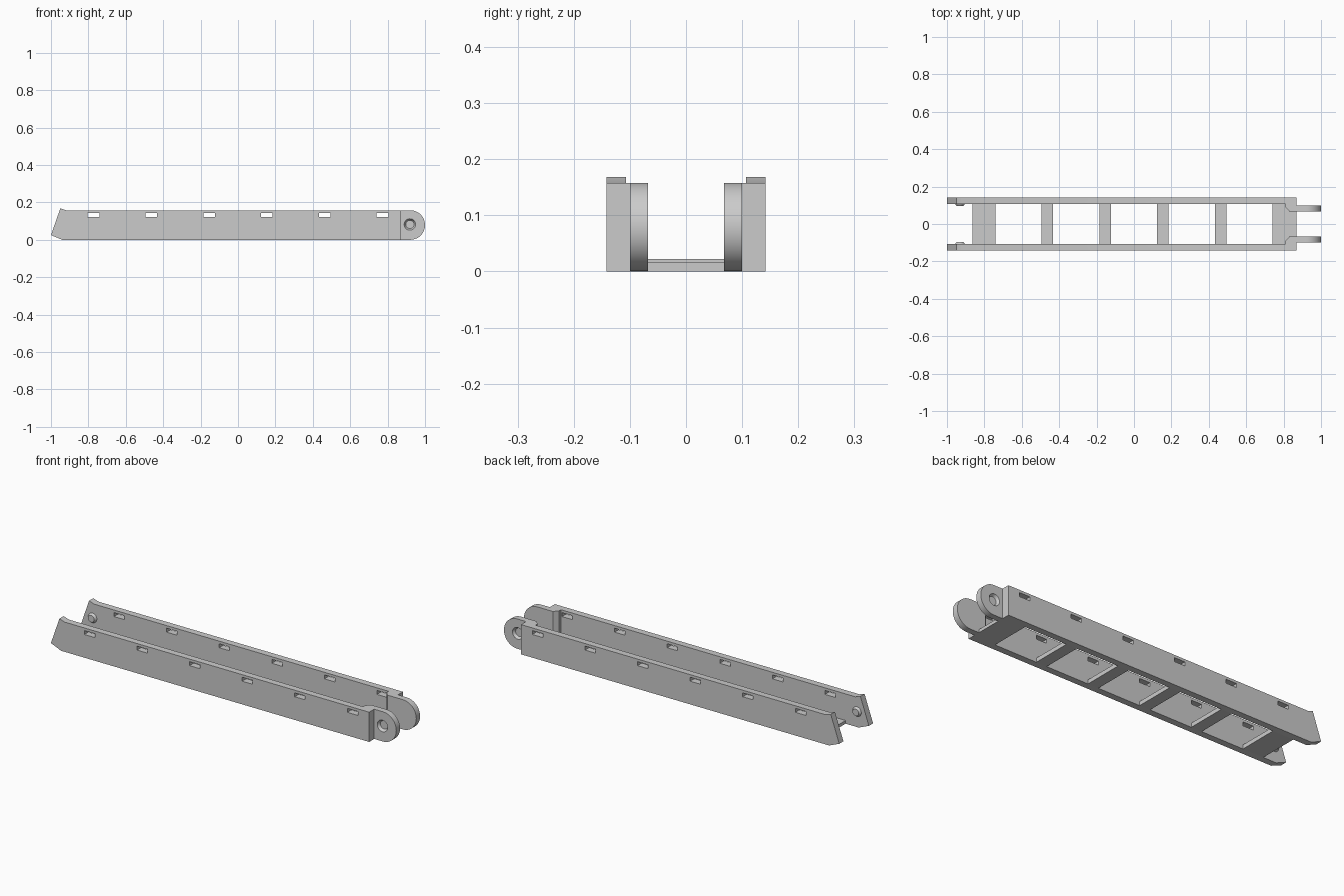
import bpy, bmesh, math
from mathutils import Matrix, Vector

cube = bpy.data.objects.get("Cube")
if cube:
    bpy.data.objects.remove(cube, do_unlink=True)

grey = bpy.data.materials.new("plain_grey")
grey.use_nodes = True
COLOUR = (0.6, 0.6, 0.6, 1)
grey.diffuse_color = COLOUR
grey.node_tree.nodes["Principled BSDF"].inputs["Base Color"].default_value = COLOUR

WALL_IN, WALL_OUT, HEIGHT = 0.107, 0.142, 0.158
LUG_IN, LUG_OUT = 0.068, 0.10
WALL_END, R = 0.87, HEIGHT / 2
PITCH, BAR = 0.309, 0.062


def finish(name, bm):
    bmesh.ops.recalc_face_normals(bm, faces=bm.faces)
    mesh = bpy.data.meshes.new(name)
    bm.to_mesh(mesh)
    bm.free()
    mesh.materials.append(grey)
    ob = bpy.data.objects.new(name, mesh)
    bpy.context.collection.objects.link(ob)
    return ob


def prism(name, outline, push):
    """Extrude a flat outline of 3D points along a vector."""
    bm = bmesh.new()
    face = bm.faces.new([bm.verts.new(p) for p in outline])
    ext = bmesh.ops.extrude_face_region(bm, geom=[face])
    verts = [v for v in ext["geom"] if isinstance(v, bmesh.types.BMVert)]
    bmesh.ops.translate(bm, verts=verts, vec=Vector(push))
    return finish(name, bm)


def box(name, x0, x1, y0, y1, z0, z1):
    return prism(name, [(x0, y0, z0), (x1, y0, z0), (x1, y1, z0), (x0, y1, z0)],
                 (0, 0, z1 - z0))


def cone(name, x, z, y0, r0, y1, r1):
    """Truncated cone along y, radius r0 at y0 and r1 at y1."""
    bm = bmesh.new()
    place = Matrix.Translation((x, (y0 + y1) / 2, z)) @ Matrix.Rotation(-math.pi / 2, 4, "X")
    bmesh.ops.create_cone(bm, cap_ends=True, segments=32, radius1=r0, radius2=r1,
                          depth=y1 - y0, matrix=place)
    return finish(name, bm)


def apply(ob, mod):
    bpy.context.view_layer.objects.active = ob
    bpy.ops.object.modifier_apply(modifier=mod.name)


def combine(ob, other, operation):
    mod = ob.modifiers.new(operation, "BOOLEAN")
    mod.operation, mod.solver, mod.object = operation, "EXACT", other
    apply(ob, mod)
    bpy.data.objects.remove(other, do_unlink=True)


def smooth(ob):
    bpy.ops.object.select_all(action="DESELECT")
    ob.select_set(True)
    bpy.context.view_layer.objects.active = ob
    bpy.ops.object.shade_smooth_by_angle(angle=math.radians(25))


# Side wall with slanted, lipped end
side = [(-1, 0.025), (-0.94, 0), (WALL_END, 0), (WALL_END, HEIGHT),
        (-0.92, HEIGHT), (-0.95, 0.168)]
wall = prism("side_walls", [(x, WALL_IN, z) for x, z in side],
             (0, WALL_OUT - WALL_IN, 0))

# Hinge lug: stepped plan trimmed to a rounded end
plan = [(0.81, 0.12), (0.81, 0.09), (0.83, LUG_IN), (1.01, LUG_IN),
        (1.01, LUG_OUT), (WALL_END, LUG_OUT), (WALL_END, 0.12)]
lug = prism("lug", [(x, y, 0) for x, y in plan], (0, 0, HEIGHT))
arc = [(1 - R + R * math.cos(a), R + R * math.sin(a))
       for a in (math.pi * (i / 24 - 0.5) for i in range(25))]
trim = prism("trim", [(x, 0, z) for x, z in [(0.7, HEIGHT), (0.7, 0)] + arc], (0, 0.2, 0))
combine(lug, trim, "INTERSECT")
combine(wall, lug, "UNION")

# Pivot socket in the lug, slots through the wall
combine(wall, cone("socket", 0.919, 0.082, LUG_OUT - 0.014, 0.022, LUG_OUT + 0.002, 0.032),
        "DIFFERENCE")
for i in range(6):
    x = (i - 2.5) * PITCH
    combine(wall, box("slot", x - BAR / 2, x + BAR / 2, 0.05, 0.2, 0.123, 0.144), "DIFFERENCE")

# Pivot bump on the inner face at the other end
combine(wall, cone("bump", -0.93, 0.082, 0.095, 0.018, WALL_IN + 0.01, 0.032), "UNION")

mirror = wall.modifiers.new("mirror", "MIRROR")
mirror.use_axis = (False, True, False)
mirror.use_mirror_merge = False
apply(wall, mirror)
smooth(wall)

# Floor rungs, with thinner end plates
for i in range(6):
    x = (i - 2.5) * PITCH
    box(f"floor_rung_{i + 1}", x - BAR / 2, x + BAR / 2, -WALL_IN, WALL_IN, 0, 0.022)
edge = 2.5 * PITCH + BAR / 2
box("end_plate_left", edge, WALL_END, -WALL_IN, WALL_IN, 0, 0.017)
box("end_plate_right", -0.863, -edge, -WALL_IN, WALL_IN, 0, 0.017)
